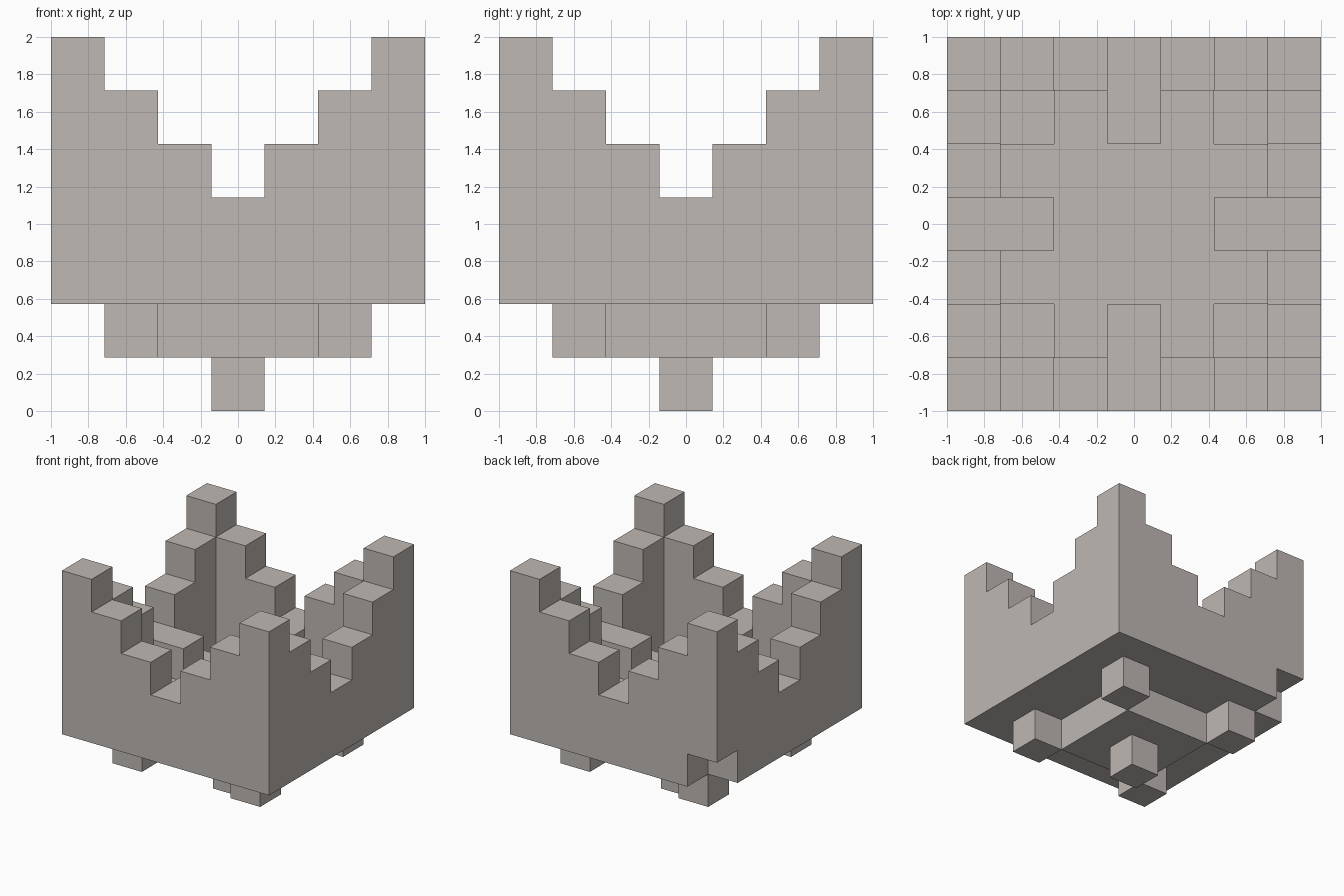
import bpy, bmesh, math
from mathutils import Vector

cube = bpy.data.objects.get("Cube")
if cube:
    bpy.data.objects.remove(cube, do_unlink=True)

UNIT = 2 / 7  # edge of one block

stone = bpy.data.materials.new("warm_grey_stone")
stone.use_nodes = True
colour = (0.52, 0.48, 0.45, 1)
stone.diffuse_color = colour
stone.node_tree.nodes["Principled BSDF"].inputs["Base Color"].default_value = colour


def column(x, y, low, high):
    return {(x, y, z) for z in range(low, high)}


parts = {name: set() for name in
         ("stepped_walls", "floor", "inner_ledges", "underside_block", "feet", "stem")}

# Outer walls rise in steps from the middle of each side to the corners
for x in range(-3, 4):
    for y in range(-3, 4):
        if max(abs(x), abs(y)) == 3:
            parts["stepped_walls"] |= column(x, y, 2, 4 + min(abs(x), abs(y)))
        elif not abs(x) == abs(y) == 2:
            parts["floor"].add((x, y, 2))
# One block is missing under the back corner
parts["stepped_walls"].discard((-3, 3, 2))

# Ledges inside the middle of each wall
for x, y in ((2, 0), (-2, 0), (0, 2), (0, -2)):
    parts["inner_ledges"].add((x, y, 3))

# Feet under the sunken corners, square block and central stem
for x in (-2, 2):
    for y in (-2, 2):
        parts["feet"].add((x, y, 1))
for x in (-1, 0, 1):
    for y in (-1, 0, 1):
        parts["underside_block"].add((x, y, 1))
parts["stem"].add((0, 0, 0))

solid = set().union(*parts.values())


def build(name, cells):
    """Skin the cells with only the faces that no other block covers."""
    bm = bmesh.new()
    for cell in sorted(cells):
        centre = Vector(cell) + Vector((0, 0, 0.5))
        for axis in range(3):
            for side in (-1, 1):
                n = Vector((0, 0, 0))
                n[axis] = side
                if tuple(int(a + b) for a, b in zip(cell, n)) in solid:
                    continue
                u = Vector((0, 0, 0))
                u[(axis + 1) % 3] = 0.5
                v = n.cross(u)
                mid = centre + n * 0.5
                corners = (mid - u - v, mid + u - v, mid + u + v, mid - u + v)
                bm.faces.new([bm.verts.new(c * UNIT) for c in corners])
    bmesh.ops.remove_doubles(bm, verts=bm.verts[:], dist=0.001)
    bmesh.ops.dissolve_limit(bm, angle_limit=math.radians(1),
                             verts=bm.verts[:], edges=bm.edges[:])
    mesh = bpy.data.meshes.new(name)
    bm.to_mesh(mesh)
    bm.free()
    mesh.materials.append(stone)
    bpy.context.collection.objects.link(bpy.data.objects.new(name, mesh))


for part_name, part_cells in parts.items():
    build(part_name, part_cells)
